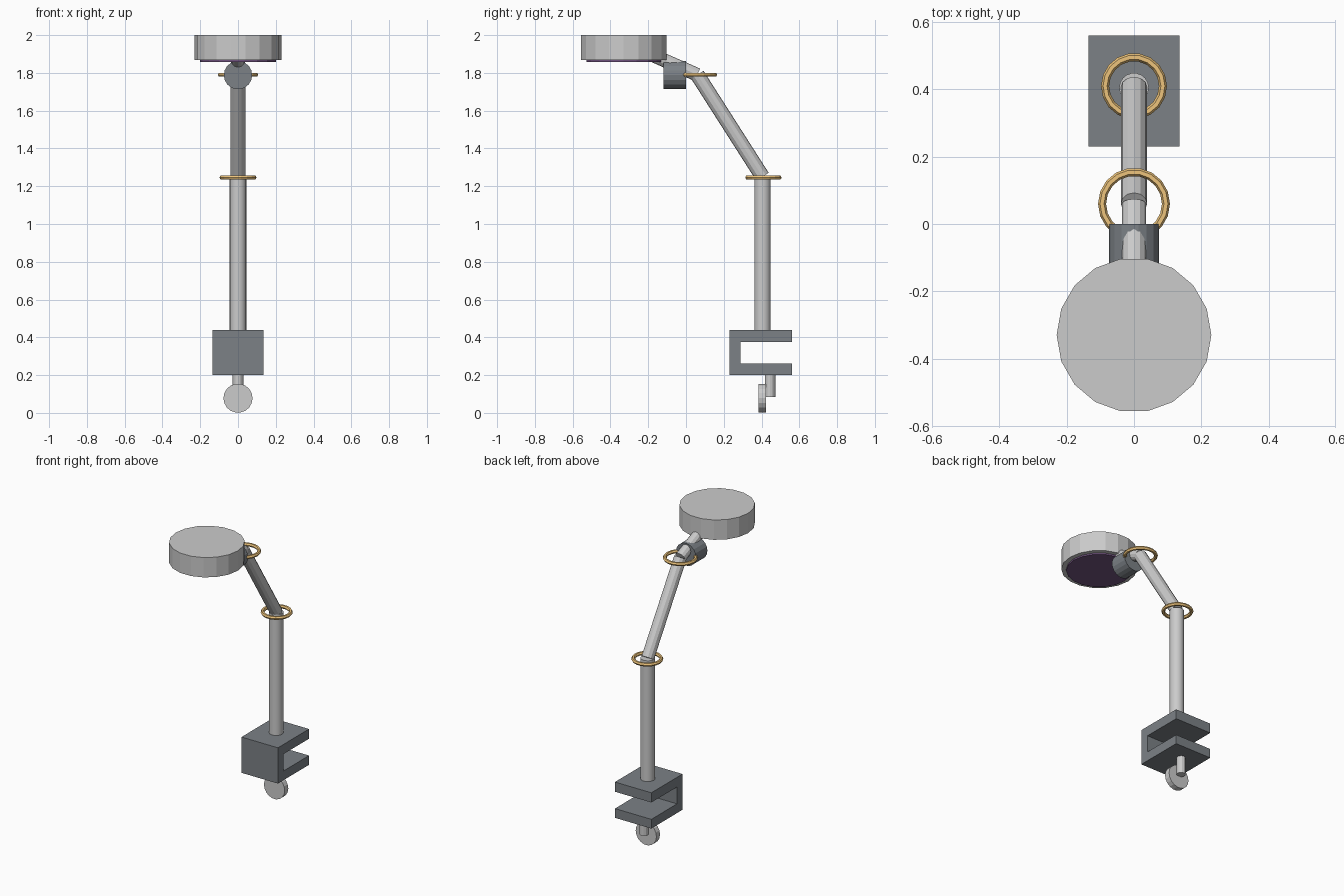
import bpy, math
from mathutils import Vector

if "Cube" in bpy.data.objects:
    bpy.data.objects.remove(bpy.data.objects["Cube"])


def material(name, color):
    m = bpy.data.materials.new(name)
    m.diffuse_color = color
    m.use_nodes = True
    m.node_tree.nodes["Principled BSDF"].inputs["Base Color"].default_value = m.diffuse_color
    return m


gold = material("gold", (0.85, 0.55, 0.2, 1))
purple = material("purple", (0.17, 0.09, 0.22, 1))
dark = material("dark_grey", (0.2, 0.22, 0.24, 1))


def make(name, verts, faces, mat=None, smooth=False):
    me = bpy.data.meshes.new(name)
    me.from_pydata([tuple(v) for v in verts], [], faces)
    ob = bpy.data.objects.new(name, me)
    bpy.context.collection.objects.link(ob)
    if mat:
        me.materials.append(mat)
    if smooth:
        bpy.context.view_layer.objects.active = ob
        ob.select_set(True)
        bpy.ops.object.shade_smooth_by_angle(angle=math.radians(35))
        ob.select_set(False)
    return ob


def rod(name, a, b, r, n=18, mat=None, smooth=False):
    """Capped cylinder between two (y, z) points in the x = 0 plane."""
    a, b = Vector((0, *a)), Vector((0, *b))
    u = Vector((1, 0, 0))
    v = (b - a).normalized().cross(u)
    ring = [u * r * math.cos(2 * math.pi * i / n) + v * r * math.sin(2 * math.pi * i / n)
            for i in range(n)]
    faces = [(i, (i + 1) % n, n + (i + 1) % n, n + i) for i in range(n)]
    faces += [tuple(reversed(range(n))), tuple(range(n, 2 * n))]
    return make(name, [a + p for p in ring] + [b + p for p in ring], faces, mat, smooth)


def hoop(name, y, z, major, minor, n=18, k=6):
    verts, faces = [], []
    for i in range(n):
        t = 2 * math.pi * i / n
        for j in range(k):
            s = 2 * math.pi * j / k
            d = major + minor * math.cos(s)
            verts.append((d * math.cos(t), y + d * math.sin(t), z + minor * math.sin(s)))
            i2, j2 = (i + 1) % n, (j + 1) % k
            faces.append((i * k + j, i2 * k + j, i2 * k + j2, i * k + j2))
    return make(name, verts, faces, gold)


# C-shaped clamp extruded across x
profile = [(0.23, 0.20), (0.56, 0.20), (0.56, 0.262), (0.288, 0.262),
           (0.288, 0.375), (0.56, 0.375), (0.56, 0.44), (0.23, 0.44)]
n = len(profile)
make("clamp",
     [(x, y, z) for x in (-0.135, 0.135) for y, z in profile],
     [(i, n + i, n + (i + 1) % n, (i + 1) % n) for i in range(n)]
     + [tuple(reversed(range(n))), tuple(range(n, 2 * n))], dark)

# Clamp screw and its knob
rod("clamp_screw", (0.445, 0.083), (0.445, 0.21), 0.028, 12)
rod("clamp_knob", (0.385, 0.078), (0.423, 0.078), 0.077)

# Pole and arms
rod("pole", (0.405, 0.43), (0.405, 1.25), 0.044, 18, smooth=True)
rod("upper_arm", (0.405, 1.25), (0.06, 1.79), 0.039, 12)
rod("head_arm", (0.06, 1.79), (-0.25, 1.926), 0.036, 12)

# Gold rings at the joints and the swivel barrel
hoop("elbow_ring", 0.41, 1.246, 0.086, 0.012)
hoop("neck_ring", 0.06, 1.79, 0.095, 0.012)
rod("swivel_barrel", (-0.12, 1.788), (0.0, 1.788), 0.075, mat=dark)

# Lamp head and lens
rod("lamp_head", (-0.33, 1.867), (-0.33, 2.0), 0.23)
rod("lens", (-0.33, 1.857), (-0.33, 1.88), 0.2, mat=purple)
